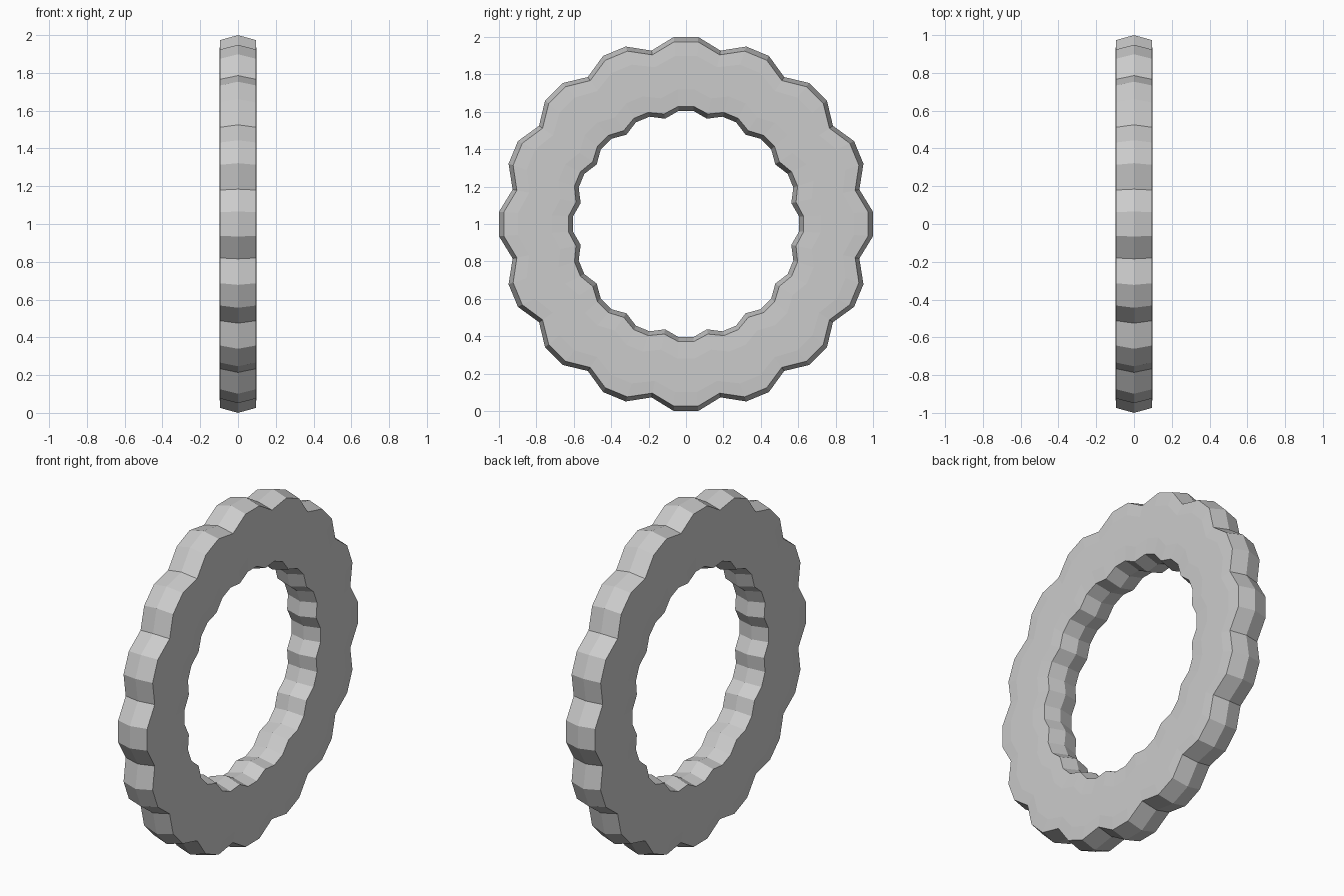
import bpy, bmesh
from math import sin, cos, radians

if "Cube" in bpy.data.objects:
    bpy.data.objects.remove(bpy.data.objects["Cube"])

LOBES = 16
# Cross-section points: x, radius at lobe crest, radius at valley
half = [(0.0, 1.002, 0.945), (0.094, 0.976, 0.922), (0.099, 0.90, 0.855),
        (0.099, 0.72, 0.685), (0.094, 0.630, 0.600), (0.0, 0.606, 0.574)]
profile = half + [(-x, a, b) for x, a, b in reversed(half[1:-1])]

# Scalloped ring: three steps per lobe (two crests, one valley)
bm = bmesh.new()
loops = []
for i in range(LOBES * 3):
    ang = radians(-3.75 + 7.5 * i)
    valley = i % 3 == 2
    loop = []
    for x, crest_r, valley_r in profile:
        r = valley_r if valley else crest_r
        loop.append(bm.verts.new((x, r * sin(ang), 1 + r * cos(ang))))
    loops.append(loop)

n = len(profile)
for i, a in enumerate(loops):
    b = loops[(i + 1) % len(loops)]
    for j in range(n):
        k = (j + 1) % n
        bm.faces.new((a[j], a[k], b[k], b[j]))
bmesh.ops.recalc_face_normals(bm, faces=bm.faces)

mesh = bpy.data.meshes.new("scalloped_ring")
bm.to_mesh(mesh)
bm.free()
bpy.context.collection.objects.link(bpy.data.objects.new("scalloped_ring", mesh))
